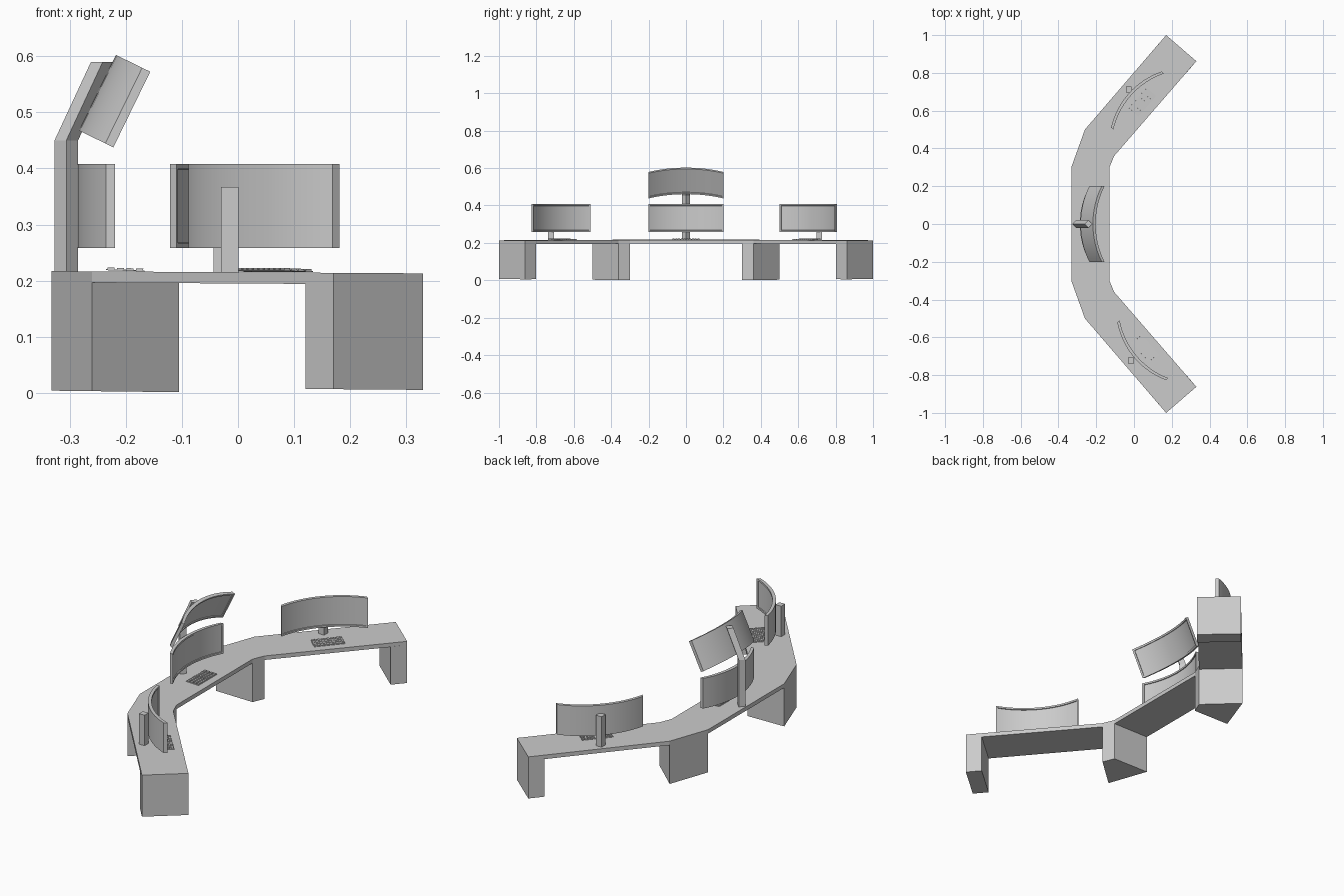
import bpy, bmesh, math
from mathutils import Matrix, Vector

if "Cube" in bpy.data.objects:
    bpy.data.objects.remove(bpy.data.objects["Cube"])


def new_object(name, bm):
    bmesh.ops.recalc_face_normals(bm, faces=bm.faces)
    mesh = bpy.data.meshes.new(name)
    bm.to_mesh(mesh)
    bm.free()
    ob = bpy.data.objects.new(name, mesh)
    bpy.context.collection.objects.link(ob)
    return ob


def loft(name, loops):
    """Closed solid through stacked loops of equal point count."""
    bm = bmesh.new()
    rings = [[bm.verts.new(p) for p in loop] for loop in loops]
    n = len(rings[0])
    for a, b in zip(rings, rings[1:]):
        for i in range(n):
            j = (i + 1) % n
            bm.faces.new((a[i], a[j], b[j], b[i]))
    bm.faces.new(rings[0])
    bm.faces.new(rings[-1])
    return new_object(name, bm)


def prism(name, pts, z0, z1, slope0=0.0, slope1=0.0):
    return loft(name, [[(x, y, z0 + slope0 * x) for x, y in pts],
                       [(x, y, z1 + slope1 * x) for x, y in pts]])


# Angled desk top, mirrored outline
outer = [(0.17, 1.0), (-0.26, 0.5), (-0.332, 0.3)]
inner = [(-0.13, 0.3), (-0.105, 0.36), (0.33, 0.862)]
outline = (outer + [(x, -y) for x, y in reversed(outer)]
           + [(x, -y) for x, y in reversed(inner)] + inner)
prism("desk_top", outline, 0.195, 0.215, -0.006, -0.006)

# Block legs at the ends and at the bends
for s, side in ((1, "far"), (-1, "near")):
    end = [(0.17, s * 1.0), (0.33, s * 0.862), (0.28, s * 0.803), (0.12, s * 0.942)]
    bend = [(-0.332, s * 0.3), (-0.26, s * 0.5), (-0.105, s * 0.36), (-0.13, s * 0.3)]
    prism(side + "_end_leg", end, 0.008, 0.197, -0.008, -0.006)
    prism(side + "_bend_leg", bend, 0.0, 0.197, -0.012, -0.006)


# Curved screens with a recessed panel
def screen(name, loc, turn=0.0, tilt=0.0):
    bm = bmesh.new()
    radius, steps, deep, half = 0.41, 20, 0.016, 0.075
    sweep = math.asin(0.2 / radius)
    rings = []
    for i in range(steps + 1):
        a = -sweep + 2 * sweep * i / steps
        y, x = radius * math.sin(a), -0.035 + radius * (1 - math.cos(a))
        rings.append([bm.verts.new(p) for p in (
            (x, y, -half), (x + deep, y, -half), (x + deep, y, half), (x, y, half))])
    front = []
    for a, b in zip(rings, rings[1:]):
        for k in range(4):
            m = (k + 1) % 4
            f = bm.faces.new((a[k], a[m], b[m], b[k]))
            if k == 1:
                front.append(f)
    bm.faces.new(rings[0])
    bm.faces.new(rings[-1])
    bmesh.ops.recalc_face_normals(bm, faces=bm.faces)
    bmesh.ops.inset_region(bm, faces=front, thickness=0.009, use_even_offset=True)
    bmesh.ops.inset_region(bm, faces=front, thickness=0.0008, depth=-0.004,
                           use_even_offset=True)
    ob = new_object(name, bm)
    ob.matrix_world = (Matrix.Translation(loc) @ Matrix.Rotation(math.radians(turn), 4, 'Z')
                       @ Matrix.Rotation(math.radians(tilt), 4, 'Y'))
    bpy.ops.object.select_all(action='DESELECT')
    ob.select_set(True)
    bpy.context.view_layer.objects.active = ob
    bpy.ops.object.shade_smooth_by_angle(angle=math.radians(30))


screen("center_screen", (-0.252, 0, 0.333))
screen("upper_screen", (-0.219, 0, 0.5195), tilt=26)
screen("near_screen", (0.027, -0.684, 0.333), turn=40)
screen("far_screen", (0.0, 0.67, 0.333), turn=-42)

# Bent diamond-section post for the stacked screens
r = 0.021
loft("center_post", [[(cx - r, 0, z), (cx, -r, z), (cx + r, 0, z), (cx, r, z)]
                     for cx, z in ((-0.306, 0.21), (-0.306, 0.45), (-0.241, 0.59))])

# Square posts behind the side screens
for name, px, py in (("near_post", -0.015, -0.722), ("far_post", -0.028, 0.712)):
    h = 0.0155
    prism(name, [(px - h, py - h), (px + h, py - h), (px + h, py + h), (px - h, py + h)],
          0.21, 0.367)


# Keyboards: thin plate with a grid of keys
def keyboard(name, loc, turn):
    bm = bmesh.new()

    def box(x, y, z, sx, sy, sz):
        bmesh.ops.create_cube(bm, size=1, matrix=Matrix.Translation((x, y, z))
                              @ Matrix.Diagonal(Vector((sx, sy, sz, 1))))
    rows, cols, w, d = 4, 10, 0.146, 0.068
    box(0, 0, 0.001, d, w, 0.002)
    for i in range(rows):
        for j in range(cols):
            box(d * ((i + 0.5) / rows - 0.5), w * ((j + 0.5) / cols - 0.5), 0.003,
                d / rows - 0.004, w / cols - 0.004, 0.004)
    ob = new_object(name, bm)
    ob.matrix_world = (Matrix.Translation(loc) @ Matrix.Rotation(math.radians(turn), 4, 'Z')
                       @ Matrix.Rotation(math.radians(2), 4, 'Y'))


keyboard("center_keyboard", (-0.201, 0, 0.2175), 0)
keyboard("near_keyboard", (0.06, -0.66, 0.2165), 41)
keyboard("far_keyboard", (0.045, 0.645, 0.2165), -41)
